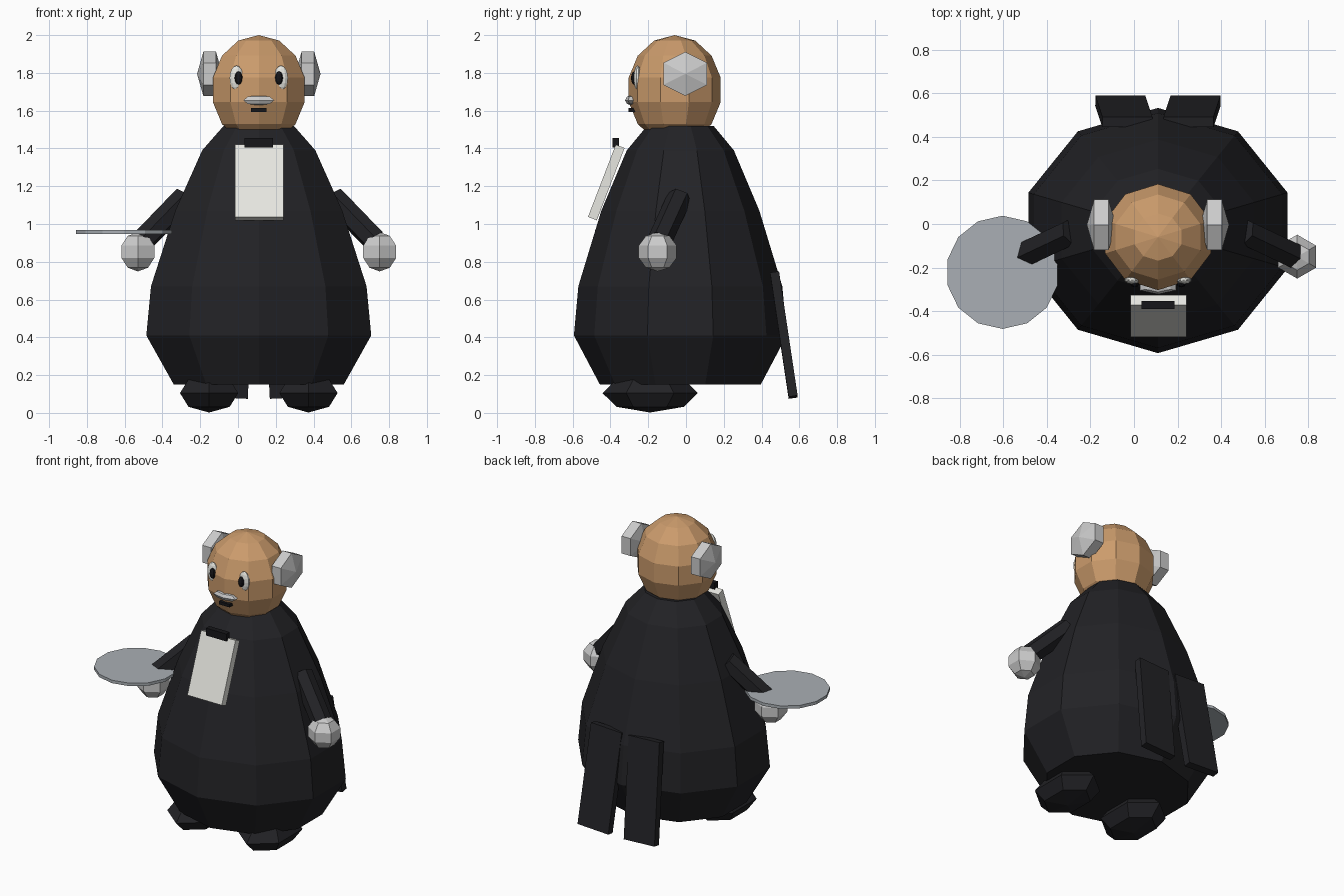
import bpy, bmesh
from math import sin, cos, pi, radians
from mathutils import Matrix, Vector, Euler

if "Cube" in bpy.data.objects:
    bpy.data.objects.remove(bpy.data.objects["Cube"])

CX = 0.11  # the figure's own centre line


def material(name, rgb):
    m = bpy.data.materials.new(name)
    m.diffuse_color = (*rgb, 1)
    m.use_nodes = True
    m.node_tree.nodes["Principled BSDF"].inputs["Base Color"].default_value = m.diffuse_color
    return m


BLACK = material("black_cloth", (0.016, 0.016, 0.019))
DARK = material("dark", (0.008, 0.008, 0.01))
SKIN = material("skin", (0.60, 0.33, 0.15))
WHITE = material("white", (0.80, 0.80, 0.75))
SILVER = material("silver", (0.40, 0.43, 0.46))


def finish(bm, name, matrix=Matrix(), mat=None):
    bmesh.ops.recalc_face_normals(bm, faces=bm.faces)
    mesh = bpy.data.meshes.new(name)
    bm.to_mesh(mesh)
    bm.free()
    mesh.transform(matrix)
    if mat:
        mesh.materials.append(mat)
    ob = bpy.data.objects.new(name, mesh)
    bpy.context.collection.objects.link(ob)
    return ob


def place(loc, scale=(1, 1, 1), rot=(0, 0, 0)):
    return Matrix.LocRotScale(Vector(loc), Euler([radians(a) for a in rot]), Vector(scale))


def ball(name, loc, radii, seg, rings, mat=None, axis_x=False):
    bm = bmesh.new()
    bmesh.ops.create_uvsphere(bm, u_segments=seg, v_segments=rings, radius=1)
    if axis_x:  # poles along x, a corner along y
        turn = Matrix(((0, 0, 1), (1, 0, 0), (0, 1, 0)))
        bmesh.ops.transform(bm, matrix=turn.to_4x4(), verts=bm.verts)
    return finish(bm, name, place(loc, radii), mat)


def box(name, loc, size, mat=None, rot=(0, 0, 0)):
    bm = bmesh.new()
    bmesh.ops.create_cube(bm, size=1)
    return finish(bm, name, place(loc, size, rot), mat)


def lathe(name, profile, sides, loc, squash=1.0, mat=None):
    bm = bmesh.new()
    rings = []
    for r, z in profile:
        angles = [2 * pi * i / sides for i in range(sides)]
        rings.append([bm.verts.new((r * sin(a), -r * cos(a) * squash, z)) for a in angles])
    for lo, hi in zip(rings, rings[1:]):
        for i in range(sides):
            j = (i + 1) % sides
            bm.faces.new((lo[i], lo[j], hi[j], hi[i]))
    bm.faces.new(rings[0])
    bm.faces.new(rings[-1])
    return finish(bm, name, place(loc), mat)


def rod(name, start, end, radius, sides, mat=None):
    a, b = Vector(start), Vector(end)
    bm = bmesh.new()
    bmesh.ops.create_cone(bm, cap_ends=True, segments=sides, radius1=radius,
                          radius2=radius, depth=(b - a).length)
    rot = (b - a).to_track_quat('Z', 'Y').to_matrix().to_4x4()
    return finish(bm, name, Matrix.Translation((a + b) / 2) @ rot, mat)


# Coat body
lathe("body", [(0.473, 0.15), (0.626, 0.41), (0.60, 0.67), (0.465, 1.07),
               (0.315, 1.39), (0.195, 1.52)], 10, (CX, -0.03, 0), 0.9, BLACK)

# Head and face
ball("head", (CX, -0.06, 1.71), (0.262, 0.25, 0.29), 10, 7, SKIN)
ball("moustache", (CX, -0.288, 1.655), (0.095, 0.035, 0.027), 6, 4)
box("mouth", (CX, -0.285, 1.603), (0.08, 0.04, 0.02), DARK)

# Paired parts
for s, side in ((-1, "left"), (1, "right")):
    ball(f"hair_tuft_{side}", (CX + s * 0.26, -0.004, 1.795), (0.067, 0.154, 0.135),
         6, 3, axis_x=True)
    ball(f"eye_{side}", (CX + s * 0.118, -0.257, 1.773), (0.038, 0.02, 0.066), 10, 8, WHITE)
    ball(f"pupil_{side}", (CX + s * 0.107, -0.275, 1.773), (0.021, 0.016, 0.035), 8, 6, DARK)
    rod(f"arm_{side}", (CX + s * 0.393, -0.035, 1.14), (CX + s * 0.615, -0.14, 0.91),
        0.065, 6, BLACK)
    ball(f"hand_{side}", (CX + s * 0.64, -0.15, 0.853), (0.106, 0.106, 0.104), 6, 5)
    ball(f"foot_{side}", (CX + s * 0.263, -0.19, 0.105), (0.178, 0.252, 0.103), 6, 4, BLACK)
    box(f"coat_tail_{side}", (CX + s * 0.157, 0.518, 0.412), (0.23, 0.048, 0.665),
        BLACK, (8.5, -s * 2.8, 0))

# Shirt front and bow tie
box("shirt_front", (CX + 0.003, -0.422, 1.22), (0.257, 0.05, 0.41), WHITE, (-21, 0, 0))
box("bow_tie", (CX, -0.372, 1.43), (0.152, 0.036, 0.05), DARK)

# Serving tray
lathe("tray", [(0.26, -0.01), (0.26, 0.01)], 14, (-0.604, -0.222, 0.957), 1.0, SILVER)
